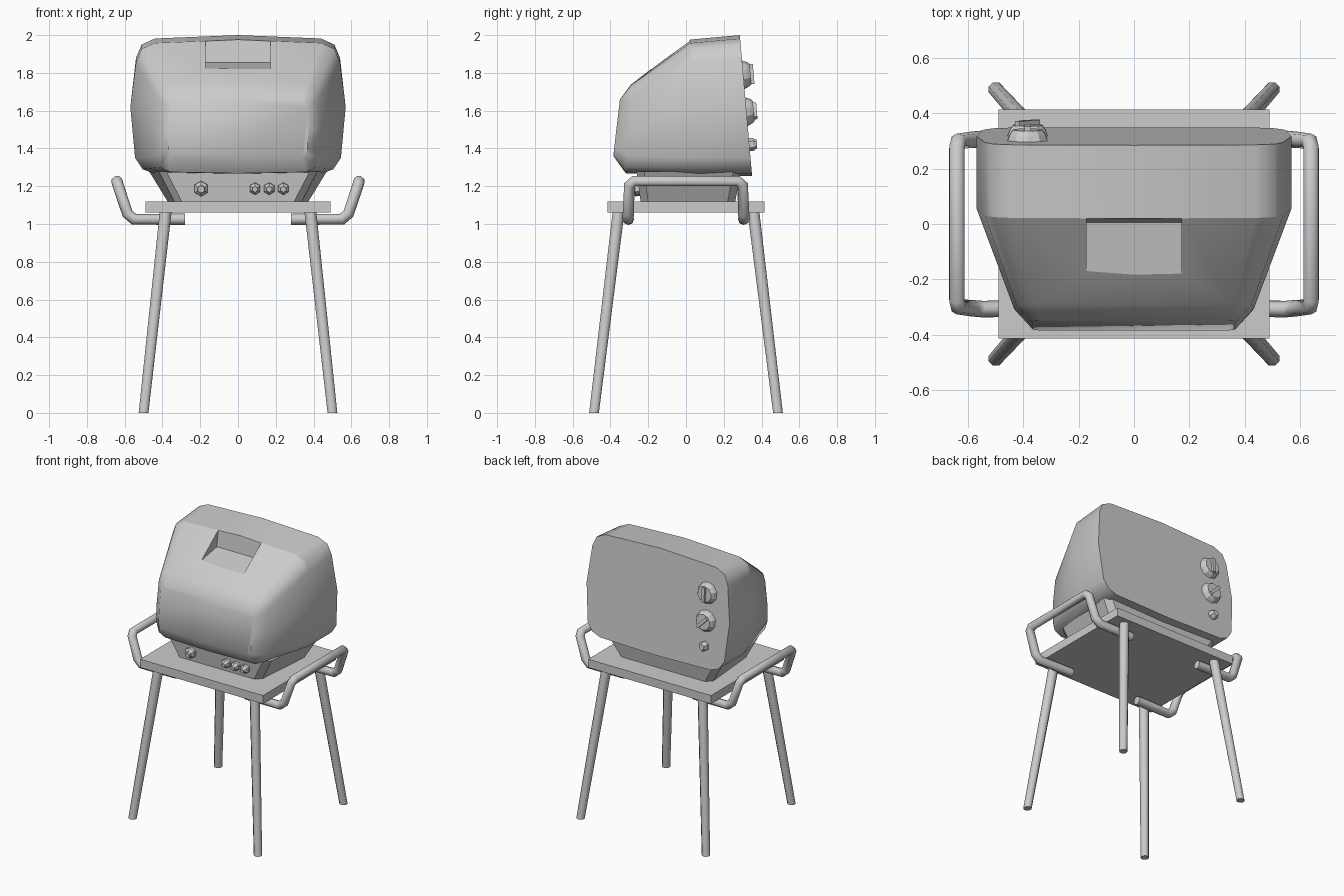
import bpy, bmesh, math
from mathutils import Vector, Matrix

if "Cube" in bpy.data.objects:
    bpy.data.objects.remove(bpy.data.objects["Cube"], do_unlink=True)

grey = bpy.data.materials.new("plain grey")
grey.use_nodes = True
grey.diffuse_color = (0.6, 0.6, 0.6, 1)
grey.node_tree.nodes["Principled BSDF"].inputs["Base Color"].default_value = (0.6, 0.6, 0.6, 1)


def activate(ob):
    bpy.ops.object.select_all(action='DESELECT')
    ob.select_set(True)
    bpy.context.view_layer.objects.active = ob


def add_mesh(name, bm, smooth=None):
    bmesh.ops.recalc_face_normals(bm, faces=bm.faces)
    me = bpy.data.meshes.new(name)
    bm.to_mesh(me)
    bm.free()
    me.materials.append(grey)
    ob = bpy.data.objects.new(name, me)
    bpy.context.collection.objects.link(ob)
    if smooth:
        activate(ob)
        bpy.ops.object.shade_smooth_by_angle(angle=math.radians(smooth))
    return ob


def loft(name, rings, smooth=None):
    """Skin equal-length closed rings and cap both ends."""
    bm = bmesh.new()
    loops = [[bm.verts.new(p) for p in ring] for ring in rings]
    for a, b in zip(loops, loops[1:]):
        for i in range(len(a)):
            j = (i + 1) % len(a)
            bm.faces.new((a[i], a[j], b[j], b[i]))
    bm.faces.new(loops[0])
    bm.faces.new(loops[-1])
    return add_mesh(name, bm, smooth)


def box(name, size, matrix):
    bm = bmesh.new()
    bmesh.ops.create_cube(bm, size=1, matrix=matrix @ Matrix.Diagonal((*size, 1)))
    return add_mesh(name, bm)


def circle(centre, r, n):
    return [centre + Vector((r * math.cos(a), r * math.sin(a), 0))
            for a in (2 * math.pi * (i + 0.5) / n for i in range(n))]


def section(half, y_at):
    """Mirror a half outline of (x, z) points into a closed ring."""
    pts = half + [(-x, z) for x, z in reversed(half[1:-1])]
    return [Vector((x, y_at(z), z)) for x, z in pts]


# Television housing, lofted from the screen to the narrower opposite end
def screen_y(z):
    return 0.285 + (2.0 - z) * 0.087


screen = [(0, 2.0), (.44, 1.982), (.51, 1.95), (.54, 1.88), (.57, 1.62),
          (.545, 1.35), (.505, 1.29), (.44, 1.265), (0, 1.255)]
ridge = [(x, z - 0.024 * (z > 1.8)) for x, z in screen]
shoulder = [(0, 1.74), (.36, 1.735), (.41, 1.71), (.425, 1.66), (.435, 1.5),
            (.43, 1.36), (.41, 1.30), (.36, 1.275), (0, 1.268)]
nose = [(0, 1.66), (.34, 1.66), (.36, 1.65), (.368, 1.62), (.37, 1.5),
        (.368, 1.4), (.36, 1.37), (.34, 1.36), (0, 1.36)]
housing = loft("television_housing", [
    section(screen, screen_y),
    section(ridge, lambda z: 0.02 + min(0.05, (1.976 - z) * 0.1)),
    section(shoulder, lambda z: -0.29 - (1.74 - z) * 0.06),
    section(nose, lambda z: -0.35 - (1.66 - z) * 0.117)], smooth=45)

# Keep the ridge across the top crisp
sharp = housing.data.attributes.get("sharp_edge") or \
    housing.data.attributes.new("sharp_edge", 'BOOLEAN', 'EDGE')
for e in housing.data.edges:
    if all(housing.data.vertices[v].co.z > 1.85 and
           abs(housing.data.vertices[v].co.y - 0.025) < 0.03 for v in e.vertices):
        sharp.data[e.index].value = True

# Wedge recess cut into the sloping top
wedge = [(.022, 1.99), (.005, 1.855), (-.19, 1.82), (-.25, 1.81), (-.25, 1.92), (-.1, 2.1)]
cutter = loft("recess_cutter", [[Vector((x, y, z)) for y, z in wedge] for x in (-.172, .172)])
cutter.hide_render = True
mod = housing.modifiers.new("recess", 'BOOLEAN')
mod.operation, mod.object, mod.solver = 'DIFFERENCE', cutter, 'EXACT'
activate(housing)
bpy.ops.object.modifier_apply(modifier=mod.name)
bpy.data.objects.remove(cutter, do_unlink=True)


# Plinth flaring upward beneath the housing, with clipped corners
def plinth_ring(front, back, y0, y1, z, c=0.04):
    right = [(front - c, y0), (front, y0 + c), (back, y1 - c), (back - c, y1)]
    return [Vector((x, y, z)) for x, y in right + [(-x, y) for x, y in reversed(right)]]


loft("plinth", [plinth_ring(.335, .37, -.24, .26, 1.115),
                plinth_ring(.42, .47, -.262, .29, 1.278)])


# Knobs: tapered discs along a local z axis
def knob(name, matrix, radii, heights, sides):
    rings = [[matrix @ p for p in circle(Vector((0, 0, h)), r, sides)]
             for r, h in zip(radii, heights)]
    loft(name, rings)


def facing(pos, normal):
    # local z points along the normal, local x stays along world x
    n = Vector(normal).normalized()
    x = Vector((1, 0, 0))
    y = n.cross(x)
    m = Matrix((x, y, n)).transposed().to_4x4()
    m.translation = Vector(pos)
    return m


# Screen dials, two large ones with grip bars and one small
for name, z, turn in (("upper_dial", 1.79, 90), ("lower_dial", 1.595, 45)):
    m = facing((-.385, screen_y(z), z), (0, 1, .087))
    knob(name, m, (.078, .068, .055), (-.005, .02, .038), 10)
    # local y points to world +z on this face
    grip = m @ Matrix.Rotation(math.radians(turn), 4, 'Z') @ Matrix.Translation((0, 0, .042))
    box(name + "_grip", (.105, .022, .026), grip)
knob("small_dial", facing((-.385, screen_y(1.42), 1.42), (0, 1, .087)),
     (.034, .034, .022), (-.005, .02, .04), 6)

# Plinth knobs
for name, x, r in (("volume_knob", -.195, .04), ("left_knob", .24, .032),
                   ("middle_knob", .165, .032), ("right_knob", .09, .032)):
    knob(name, facing((x, -.25, 1.188), (0, -1, -.1)),
         (r, r, r * .55, r * .5), (-.01, .02, .035, .05), 6)

# Table top
box("table_top", (.98, .83, .06), Matrix.Translation((0, 0, 1.09)))

# Splayed legs
for sx, side in ((1, "left"), (-1, "right")):
    for sy, end in ((-1, "front"), (1, "back")):
        loft(f"{end}_{side}_leg", [circle(Vector((.5 * sx, .487 * sy, 0)), .028, 8),
                                   circle(Vector((.383 * sx, .357 * sy, 1.065)), .034, 8)],
             smooth=50)

# Bent tube handles on both sides
for s, side in ((1, "left"), (-1, "right")):
    half = [(.28, .305, 1.025), (.55, .308, 1.025), (.585, .305, 1.055),
            (.635, .3, 1.205), (.641, .275, 1.227)]
    path = half + [(x, -y, z) for x, y, z in reversed(half)]
    cu = bpy.data.curves.new(side + "_handle", 'CURVE')
    cu.dimensions = '3D'
    cu.bevel_depth = 0.03
    cu.bevel_resolution = 2
    cu.use_fill_caps = True
    sp = cu.splines.new('POLY')
    sp.points.add(len(path) - 1)
    for p, (x, y, z) in zip(sp.points, path):
        p.co = (x * s, y, z, 1)
    cu.materials.append(grey)
    ob = bpy.data.objects.new(side + "_handle", cu)
    bpy.context.collection.objects.link(ob)
    activate(ob)
    bpy.ops.object.convert(target='MESH')
    bpy.ops.object.shade_smooth_by_angle(angle=math.radians(50))
